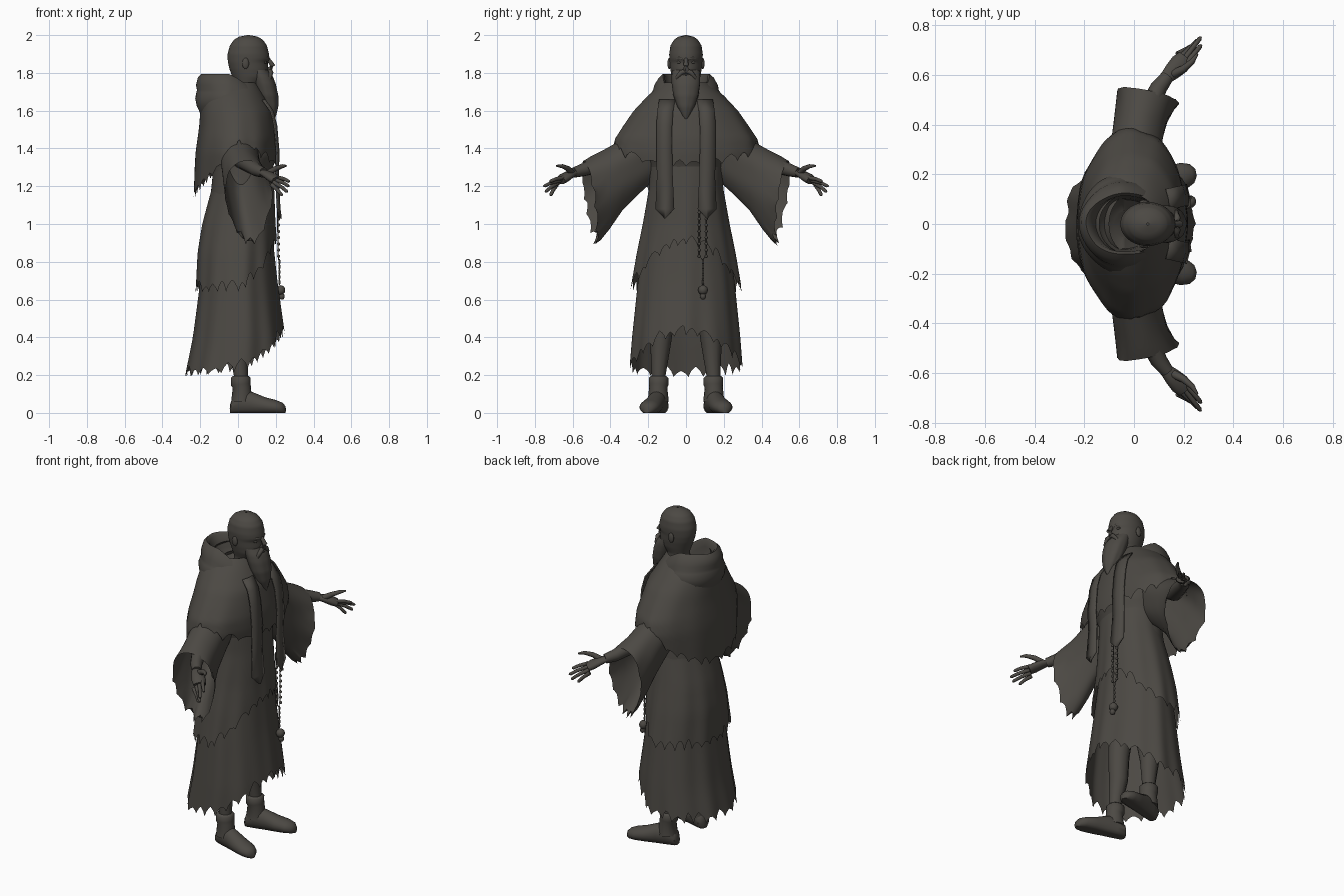
import bpy, bmesh, math, random
from mathutils import Vector
random.seed(4)
TAU = 2 * math.pi
mat = bpy.data.materials.new("dark_brown_grey")
mat.diffuse_color = (0.072, 0.066, 0.057, 1)


def grid_mesh(name, rows, cap_start=False, cap_end=False):
    """Skin a list of closed rings."""
    bm = bmesh.new()
    vs = [[bm.verts.new(p) for p in r] for r in rows]
    n = len(rows[0])
    for a, b in zip(vs, vs[1:]):
        for i in range(n):
            bm.faces.new((a[i], a[(i + 1) % n], b[(i + 1) % n], b[i]))
    if cap_start:
        bm.faces.new(vs[0][::-1])
    if cap_end:
        bm.faces.new(vs[-1])
    bmesh.ops.recalc_face_normals(bm, faces=bm.faces)
    me = bpy.data.meshes.new(name)
    bm.to_mesh(me)
    bm.free()
    return finish(bpy.data.objects.new(name, me))


def finish(ob):
    if ob.name not in bpy.context.collection.objects:
        bpy.context.collection.objects.link(ob)
    ob.data.materials.append(mat)
    bpy.ops.object.select_all(action='DESELECT')
    ob.select_set(True)
    bpy.context.view_layer.objects.active = ob
    bpy.ops.object.shade_smooth_by_angle(angle=math.radians(50))
    return ob


def ball(name, loc, size):
    bpy.ops.mesh.primitive_uv_sphere_add(segments=14, ring_count=9, location=loc)
    ob = bpy.context.object
    ob.name = name
    ob.scale = size
    return finish(ob)


def tube(name, pts, radii, n=12, flat=1.0):
    """Round limb through points; flat squashes it vertically."""
    pts = [Vector(p) for p in pts]
    rows = []
    for i, p in enumerate(pts):
        d = (pts[min(i + 1, len(pts) - 1)] - pts[max(i - 1, 0)]).normalized()
        u = d.cross(Vector((0, 0, 1)) if abs(d.z) < 0.9 else Vector((1, 0, 0))).normalized()
        v = u.cross(d)
        rows.append([p + radii[i] * (u * math.cos(k * TAU / n) + v * flat * math.sin(k * TAU / n))
                     for k in range(n)])
    return grid_mesh(name, rows, True, True)


def sample(profile, z):
    """Interpolate (z, x_back, x_front, half_width), listed from the top."""
    if z >= profile[0][0]:
        return profile[0][1:]
    for a, b in zip(profile, profile[1:]):
        if z >= b[0]:
            t = (a[0] - z) / (a[0] - b[0])
            return [p + (q - p) * t for p, q in zip(a[1:], b[1:])]
    return profile[-1][1:]


def teeth(n, amp, period=5):
    """Torn edge: irregular pointed tatters."""
    out = []
    while len(out) < n:
        p, h = random.randint(period - 1, period + 2), random.uniform(0.4, 1) * amp
        out += [h * (1 - abs(2 * k / p - 1)) ** 0.6 for k in range(p)]
    return out[:n]


def cloth(name, profile, hem, amp=0.0, fold=0.0, n=144, steps=18, waves=(9, 14)):
    """Hanging cloth trimmed to a hem height given per angle."""
    tear = teeth(n, amp)
    top, rows = profile[0][0], []
    for j in range(steps + 1):
        t, row = j / steps, []
        for i in range(n):
            a = i * TAU / n
            z = top + (hem(a) - top) * t + tear[i] * t ** 10
            xb, xf, ry = sample(profile, z)
            f = 1 + fold * t * (math.sin(waves[0] * a + 2 * t) + 0.6 * math.sin(waves[1] * a + 1))
            row.append(((xb + xf) / 2 + (xf - xb) / 2 * math.cos(a) * f, ry * math.sin(a) * f, z))
        rows.append(row)
    return grid_mesh(name, rows)


def front(a):
    return max(0, math.cos(a))


def back(a):
    return max(0, -math.cos(a))


# Robe layers
cloth("under_robe", [(1.3, -0.13, 0.17, 0.19), (1.0, -0.16, 0.175, 0.21), (0.7, -0.2, 0.205, 0.255),
                     (0.4, -0.24, 0.245, 0.285), (0.2, -0.28, 0.26, 0.3)],
      lambda a: 0.22 - 0.03 * back(a) + 0.19 * front(a) ** 1.6, 0.07, 0.016)
cloth("over_robe", [(1.34, -0.13, 0.185, 0.195), (1.2, -0.135, 0.19, 0.195), (1.0, -0.19, 0.195, 0.23),
                    (0.85, -0.215, 0.205, 0.26), (0.64, -0.225, 0.21, 0.295)],
      lambda a: 0.64 + 0.25 * front(a) ** 1.6, 0.07, 0.016)
cloth("torso", [(1.7, -0.1, 0.12, 0.13), (1.58, -0.17, 0.18, 0.22), (1.42, -0.17, 0.205, 0.22),
                (1.36, -0.15, 0.215, 0.21), (1.31, -0.13, 0.185, 0.195)], lambda a: 1.3)

# Shoulder cape with a long torn back, lifted by the arms at the sides
cloth("shoulder_cape", [(1.75, -0.14, 0.1, 0.12), (1.68, -0.19, 0.14, 0.2), (1.6, -0.2, 0.185, 0.275),
                        (1.52, -0.205, 0.2, 0.33), (1.45, -0.215, 0.212, 0.375), (1.38, -0.225, 0.215, 0.39),
                        (1.3, -0.23, 0.21, 0.38), (1.15, -0.235, 0.2, 0.36)],
      lambda a: 1.405 - 0.27 * back(a) - 0.1 * front(a), 0.05, 0.01, waves=(7, 12))

# Lowered hood: rolled collar, narrower at the rim, dipping at the throat
rows = []
for scale, dz in [(0.98, -0.21), (1.08, -0.17), (1.12, -0.13), (1.08, -0.1), (1.06, -0.085), (1.09, -0.06),
                  (1.04, -0.02), (0.93, 0), (0.82, -0.012), (0.74, -0.05), (0.64, -0.08), (0.56, -0.12),
                  (0.3, -0.15)]:
    row = []
    for i in range(64):
        a = i * TAU / 64
        r = 0.17 * scale * (1 + 0.012 * math.sin(5 * a + 20 * dz))
        side = 1.06 - 0.28 * max(0, 1 + dz / 0.13)
        row.append((-0.035 + r * math.cos(a) + 0.03 * front(a), r * side * math.sin(a),
                    1.795 + dz - 0.13 * max(0, math.cos(a) + 0.1) ** 1.3))
    rows.append(row)
grid_mesh("hood", rows, cap_end=True)

# Head and beard
cloth("head", [(2.0, 0.05, 0.06, 0.004), (1.994, 0.01, 0.1, 0.036), (1.975, -0.022, 0.132, 0.064),
               (1.945, -0.043, 0.153, 0.082), (1.9, -0.055, 0.164, 0.089), (1.875, -0.055, 0.167, 0.088),
               (1.855, -0.053, 0.157, 0.086), (1.82, -0.045, 0.16, 0.083), (1.78, -0.03, 0.155, 0.076),
               (1.74, -0.015, 0.12, 0.063), (1.6, -0.02, 0.12, 0.065)], lambda a: 1.6, n=40, steps=50)
cloth("beard", [(1.815, 0.06, 0.158, 0.072), (1.78, 0.065, 0.185, 0.076), (1.74, 0.08, 0.2, 0.075),
                (1.68, 0.1, 0.212, 0.066), (1.62, 0.13, 0.212, 0.045), (1.57, 0.16, 0.2, 0.018),
                (1.545, 0.18, 0.19, 0.003)], lambda a: 1.545, fold=0.03, n=40, steps=24, waves=(7, 11))
tube("nose", [(0.15, 0, 1.882), (0.168, 0, 1.862), (0.184, 0, 1.837), (0.176, 0, 1.82), (0.15, 0, 1.815)],
     [0.01, 0.011, 0.014, 0.016, 0.01])
ball("lower_lip", (0.167, 0, 1.79), (0.014, 0.02, 0.007))

# Rosary
for y in (0.07, 0.107):
    for k in range(8):
        ball("rosary_bead", (0.215, y, 1.06 - k * 0.033), (0.0085,) * 3)
tube("rosary_string", [(0.208, 0.07, 1.17), (0.212, 0.088, 1.2), (0.21, 0.107, 1.15), (0.212, 0.107, 0.83),
                       (0.215, 0.088, 0.81), (0.212, 0.07, 0.83), (0.208, 0.07, 1.15)], [0.003] * 7, 6)
for k in range(5):
    ball("chain_link", (0.219, 0.09, 0.8 - k * 0.027), (0.006, 0.006, 0.015))
ball("skull_pendant", (0.226, 0.09, 0.65), (0.025, 0.026, 0.026))
ball("skull_jaw", (0.232, 0.09, 0.617), (0.016, 0.016, 0.018))

# Paired parts
for s, side in ((1, "left"), (-1, "right")):
    def m(*pts):
        return [(x, s * y, z) for x, y, z in pts]

    # Ears, eyes, brows, moustache
    ball(side + "_ear", (0.04, s * 0.088, 1.85), (0.018, 0.01, 0.03))
    ball(side + "_eye", (0.143, s * 0.035, 1.856), (0.01, 0.014, 0.008))
    tube(side + "_brow", m((0.16, 0.008, 1.872), (0.153, 0.035, 1.878), (0.128, 0.06, 1.872)),
         [0.007, 0.008, 0.005], 8)
    tube(side + "_moustache", m((0.168, 0, 1.81), (0.175, 0.025, 1.803), (0.168, 0.048, 1.775),
                                (0.16, 0.055, 1.74)), [0.012, 0.013, 0.011, 0.004], 8)

    # Wide drooping sleeve, tapering and leaning back toward its low point
    n, tear, rows = 72, teeth(72, 0.05), []
    key = [(0.16, 0.0, 1.53, 1.24, 0.1), (0.26, 0.0, 1.49, 1.16, 0.115), (0.36, 0.01, 1.435, 1.07, 0.115),
           (0.44, 0.025, 1.39, 0.97, 0.12), (0.5, 0.04, 1.36, 0.91, 0.13), (0.54, 0.05, 1.335, 0.885, 0.14)]
    for j, (y, x, top, low, w) in enumerate(key):
        row = []
        for i in range(n):
            a = i * TAU / n
            c, q = math.cos(a), math.sin(a)
            h = (1 - c) / 2
            dx = w * q * (1.08 - 0.45 * h) * (1 + 0.03 * math.sin(6 * a + j))
            edge = tear[i] * h if j == 5 else 0
            row.append((x + dx + 0.015 * h, s * (y - 0.055 * h * j / 5 - 0.2 * dx * j / 5 - edge * 0.6),
                        top + (low - top) * h + edge))
        rows.append(row)
    grid_mesh(side + "_sleeve", rows)

    # Arm and open hand
    tube(side + "_arm", m((0.0, 0.2, 1.47), (0.02, 0.38, 1.34), (0.1, 0.55, 1.285), (0.135, 0.595, 1.272)),
         [0.06, 0.05, 0.034, 0.027])
    tube(side + "_palm", m((0.125, 0.585, 1.275), (0.155, 0.615, 1.262), (0.185, 0.645, 1.244),
                           (0.205, 0.665, 1.23)), [0.025, 0.035, 0.041, 0.036], 12, 0.6)
    for k, tip in enumerate([(0.272, 0.722, 1.225), (0.27, 0.754, 1.2), (0.262, 0.745, 1.17),
                             (0.235, 0.718, 1.15)]):
        root = Vector((0.212 - 0.012 * k, 0.648 + 0.012 * k, 1.245 - 0.012 * k))
        tip = Vector(tip)
        mid = root.lerp(tip, 0.55) + Vector((0, 0, 0.004))
        tube(side + "_finger", m(root, mid, root.lerp(tip, 0.92), tip), [0.012, 0.01, 0.009, 0.004], 8)
    tube(side + "_thumb", m((0.16, 0.605, 1.27), (0.2, 0.625, 1.293), (0.235, 0.655, 1.306), (0.255, 0.685, 1.308)),
         [0.018, 0.015, 0.011, 0.005], 8)

    # Hanging front band with a pointed end
    bm = bmesh.new()
    path = [(0.145, 1.66, 0.1), (0.188, 1.6, 0.11), (0.208, 1.52, 0.115), (0.22, 1.38, 0.115),
            (0.216, 1.25, 0.112), (0.225, 1.08, 0.112), (0.232, 1.03, 0.112)]
    prev = None
    for k, (x, z, y) in enumerate(path):
        w = 0.05 if k == 5 else 0.042 if k < 6 else 0.003
        cur = [bm.verts.new((x - 0.012 * (o > 0), s * (y + o * w), z)) for o in (-1, 0, 1)]
        if prev:
            for i in (0, 1):
                bm.faces.new((prev[i], prev[i + 1], cur[i + 1], cur[i]))
        prev = cur
    bmesh.ops.recalc_face_normals(bm, faces=bm.faces)
    me = bpy.data.meshes.new(side + "_front_band")
    bm.to_mesh(me)
    bm.free()
    band = finish(bpy.data.objects.new(side + "_front_band", me))
    band.modifiers.new("thickness", 'SOLIDIFY').thickness = 0.008

    # Leg and soft boot, toes turned out
    tube(side + "_leg", m((0.0, 0.1, 0.75), (0.01, 0.12, 0.5), (0.0, 0.135, 0.36), (0.015, 0.145, 0.2),
                          (0.015, 0.145, 0.12)), [0.075, 0.06, 0.054, 0.037, 0.036])
    tube(side + "_boot_cuff", m((0.015, 0.145, 0.195), (0.015, 0.145, 0.185), (0.015, 0.145, 0.15),
                                (0.02, 0.147, 0.135), (0.02, 0.147, 0.06)),
         [0.042, 0.052, 0.052, 0.048, 0.056], 16)
    rows = []
    for d, w, h in [(-0.062, 0.02, 0.05), (-0.05, 0.04, 0.08), (0.0, 0.046, 0.125), (0.06, 0.047, 0.11),
                    (0.13, 0.053, 0.083), (0.19, 0.052, 0.068), (0.225, 0.038, 0.055), (0.242, 0.014, 0.037)]:
        cx, cy = 0.02 + 0.95 * d, 0.145 + 0.26 * d
        rows.append([(cx - 0.24 * w * math.cos(a), s * (cy + w * math.cos(a)),
                      max(0, h * (0.45 + 0.55 * math.sin(a)))) for a in [k * TAU / 20 for k in range(20)]])
    grid_mesh(side + "_boot", rows, True, True)
